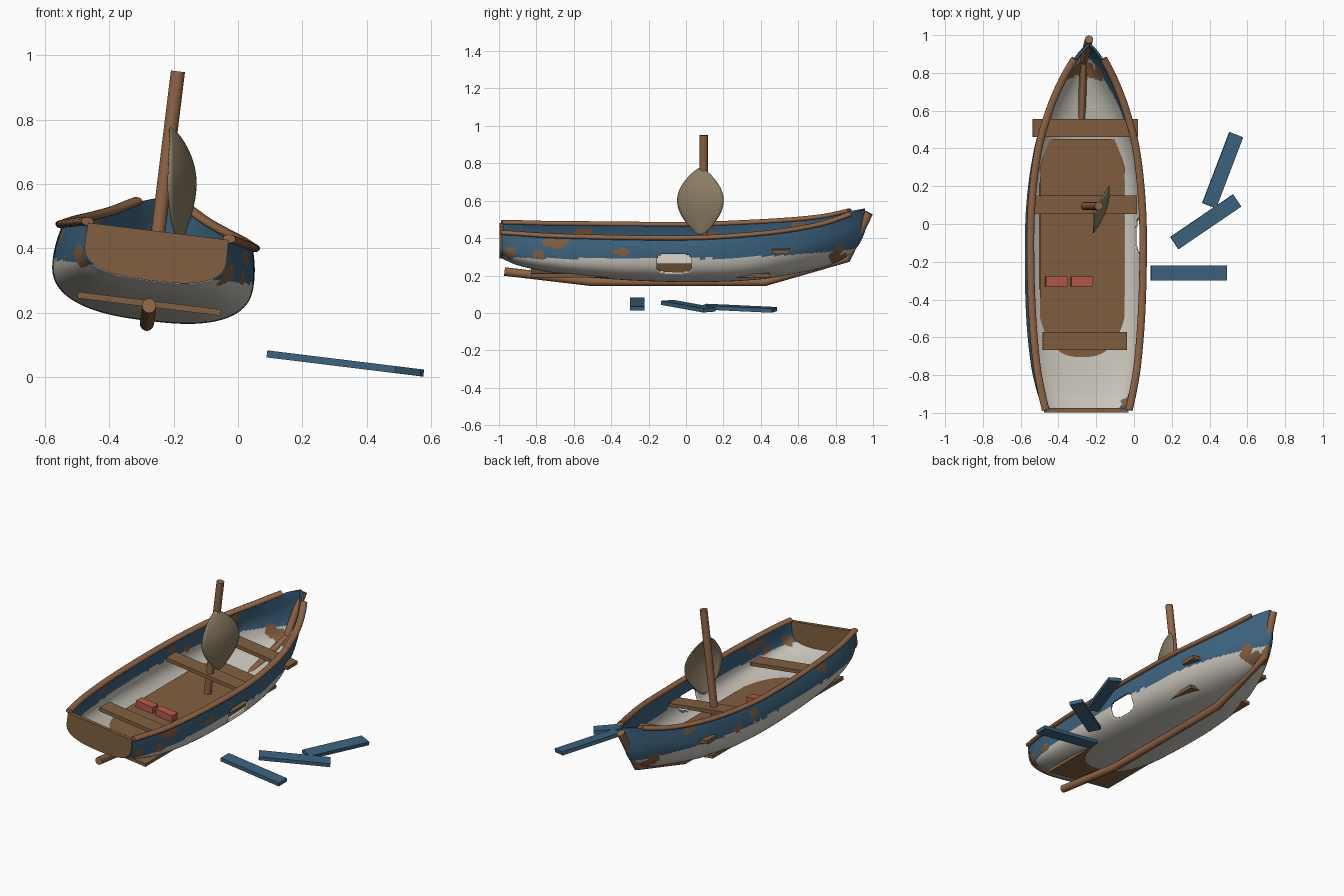
import bpy, bmesh, math
from mathutils import Matrix, Vector, noise

if "Cube" in bpy.data.objects:
    bpy.data.objects.remove(bpy.data.objects["Cube"])

# whole wreck leans to one side
LEAN = Matrix.Translation((-0.285, 0, 0.15)) @ Matrix.Rotation(math.radians(7), 4, 'Y')


def material(name, rgb):
    m = bpy.data.materials.new(name)
    m.diffuse_color = (*rgb, 1)
    m.use_nodes = True
    m.node_tree.nodes["Principled BSDF"].inputs["Base Color"].default_value = m.diffuse_color
    return m


BLUE = material("blue_paint", (0.045, 0.125, 0.21))
WHITE = material("off_white_paint", (0.58, 0.55, 0.49))
WOOD = material("plank_wood", (0.22, 0.115, 0.052))
TRIM = material("trim_wood", (0.28, 0.13, 0.06))
CANVAS = material("old_canvas", (0.26, 0.205, 0.125))
RED = material("red_paint", (0.46, 0.10, 0.065))


def make(name, verts, faces, mats, smooth=None, matrix=LEAN, fix=True):
    me = bpy.data.meshes.new(name)
    me.from_pydata([tuple(v) for v in verts], [], faces)
    if fix:
        bm = bmesh.new()
        bm.from_mesh(me)
        bmesh.ops.recalc_face_normals(bm, faces=bm.faces)
        bm.to_mesh(me)
        bm.free()
    for m in mats:
        me.materials.append(m)
    if smooth:
        me.shade_smooth()
        me.set_sharp_from_angle(angle=math.radians(smooth))
    ob = bpy.data.objects.new(name, me)
    bpy.context.collection.objects.link(ob)
    ob.matrix_world = matrix
    return ob


def box(name, centre, size, mat, turn=0):
    bm = bmesh.new()
    bmesh.ops.create_cube(bm, size=1)
    bmesh.ops.scale(bm, vec=size, verts=bm.verts)
    bmesh.ops.rotate(bm, matrix=Matrix.Rotation(math.radians(turn), 3, 'Z'), verts=bm.verts)
    bmesh.ops.translate(bm, vec=centre, verts=bm.verts)
    me = bpy.data.meshes.new(name)
    bm.to_mesh(me)
    bm.free()
    me.materials.append(mat)
    ob = bpy.data.objects.new(name, me)
    bpy.context.collection.objects.link(ob)
    ob.matrix_world = LEAN
    return ob


def tube(name, path, ra, rb, ref, mat, sides=14):
    """Sweep an ellipse along a path; ra lies along ref, rb across it."""
    path = [Vector(p) for p in path]
    verts, faces = [], []
    for i, p in enumerate(path):
        d0 = (p - path[max(i - 1, 0)]).normalized()
        d1 = (path[min(i + 1, len(path) - 1)] - p).normalized()
        t = (d0 + d1).normalized()
        a = (Vector(ref) - t * t.dot(Vector(ref))).normalized()
        b = t.cross(a)
        for k in range(sides):
            ang = math.tau * k / sides
            verts.append(p + a * ra * math.cos(ang) + b * rb * math.sin(ang))
    for i in range(len(path) - 1):
        for k in range(sides):
            n = (k + 1) % sides
            faces.append((i * sides + k, i * sides + n, (i + 1) * sides + n, (i + 1) * sides + k))
    faces.append(tuple(range(sides)))
    faces.append(tuple(range((len(path) - 1) * sides, len(path) * sides)))
    return make(name, verts, faces, [mat], 40)


# hull stations: y, widest half beam, sheer half beam, bottom, height of widest point, sheer height
STATIONS = [
    (-.985, .222, .220, .150, .240, .305), (-.90, .252, .240, .115, .210, .302),
    (-.75, .284, .266, .083, .190, .295), (-.50, .308, .288, .050, .180, .290),
    (-.20, .315, .298, .030, .180, .286), (.10, .308, .293, .025, .185, .288),
    (.40, .268, .258, .036, .200, .305), (.60, .210, .203, .066, .230, .325),
    (.75, .145, .143, .102, .270, .350), (.87, .075, .078, .155, .310, .385),
    (.93, .030, .033, .225, .345, .402), (.957, .003, .003, .285, .365, .410)]


def station(y):
    """Smooth interpolation of the hull table."""
    n = len(STATIONS)
    i = 0
    while i < n - 2 and y > STATIONS[i + 1][0]:
        i += 1
    p, q = STATIONS[i], STATIONS[i + 1]
    o, r = STATIONS[max(i - 1, 0)], STATIONS[min(i + 2, n - 1)]
    h = q[0] - p[0]
    t = (y - p[0]) / h
    out = []
    for c in range(1, 6):
        m0 = (q[c] - o[c]) / (q[0] - o[0]) * h
        m1 = (r[c] - p[c]) / (r[0] - p[0]) * h
        out.append((2 * t**3 - 3 * t**2 + 1) * p[c] + (t**3 - 2 * t**2 + t) * m0
                   + (3 * t**2 - 2 * t**3) * q[c] + (t**3 - t**2) * m1)
    return out


def section(y, half):
    """Cross-section points from the left sheer, under the keel, to the right sheer."""
    beam, sheer, low, mid, top = station(y)
    p = 0.76 + 0.34 * min(max((y - 0.25) / 0.55, 0), 1)
    right = []
    for k in range(half + 1):
        v = k / half
        if v < 0.68:
            a = v / 0.68 * math.pi / 2
            right.append((beam * math.sin(a) ** p, low + (mid - low) * (1 - math.cos(a) ** p)))
        else:
            s = (v - 0.68) / 0.32
            right.append((beam + (sheer - beam) * s * s, mid + (top - mid) * s))
    return [(-u, w) for u, w in right[:0:-1]] + right


# worn patches of bare wood: y, height, side, length, height radius
WORN = [(-.70, .258, 1, .085, .028), (-.79, .190, 1, .038, .034), (-.33, .215, 1, .06, .02),
        (-.94, .20, 1, .035, .04), (-.94, .20, -1, .035, .04), (.62, .30, -1, .05, .025),
        (.12, .235, -1, .05, .03), (.28, .19, -1, .04, .025), (-.55, .255, -1, .05, .025),
        (.82, .16, 1, .055, .06), (.82, .16, -1, .055, .06)]


def hull_colour(u, y, w):
    n = noise.noise(Vector((u * 25, y * 25, w * 25)))
    for py, pw, side, ly, lw in WORN:
        if u * side > 0 and ((y - py) / ly) ** 2 + ((w - pw) / lw) ** 2 < 0.75 + 0.9 * n:
            return 2
    return 1 if w < 0.178 + 0.02 * max(y, 0) + 0.003 * n else 0


# hull shell with a hole knocked through the right side
NY, HALF = 260, 48
W = 2 * HALF + 1
verts, faces, colours = [], [], []
for i in range(NY + 1):
    y = -.985 + (.957 + .985) * i / NY
    verts += [Vector((u, y, w)) for u, w in section(y, HALF)]
for i in range(NY):
    for j in range(W - 1):
        f = (i * W + j, (i + 1) * W + j, (i + 1) * W + j + 1, i * W + j + 1)
        c = sum((verts[k] for k in f), Vector()) / 4
        if c.x > 0 and ((c.y + .062) / .094) ** 4 + ((c.z - .152) / .053) ** 4 < 1:
            continue
        faces.append(f)
        colours.append(hull_colour(*c))
hull = make("hull", verts, faces, [BLUE, WHITE, WOOD], 50, fix=False)
hull.data.polygons.foreach_set("material_index", colours)
shell = hull.modifiers.new("thickness", 'SOLIDIFY')
shell.thickness = 0.012
shell.offset = -1

# transom board closing the stern
edge = section(-.985, 16)
n = len(edge)
tv = [(u, y, w) for y in (-.997, -.975) for u, w in edge]
tf = [tuple(range(n)), tuple(range(n, 2 * n))]
tf += [(k, (k + 1) % n, n + (k + 1) % n, n + k) for k in range(n)]
make("transom", tv, tf, [WOOD])

# gunwale rails following the sheer
for side, label in ((-1, "left"), (1, "right")):
    path = []
    for k in range(41):
        y = -.985 + 1.86 * k / 40
        s = station(y)
        path.append((side * (s[1] + .002), y, s[4] + .004))
    tube(label + "_gunwale", path, .013, .02, (0, 0, 1), TRIM)

# keel running up into the stem post
tube("keel_and_stem", [(0, -.97, .072), (0, -.5, .016), (0, .42, .016), (0, .86, .142),
                       (0, .978, .388)], .022, .023, (1, 0, 0), TRIM)

# mast stump
tube("mast", [(0, .095, .08), (0, .095, .806)], .022, .022, (1, 0, 0), TRIM, 20)

# floor boards and seats
box("floor", (0, -.19, .078), (.45, 1.28, .02), WOOD)
for label, y, half, w in (("bow", .508, .28, .212), ("middle", .102, .275, .21),
                          ("stern", -.62, .224, .195)):
    box(label + "_seat", (0, y, w), (2 * half, .096, .022), WOOD)

# two red crates on the floor
for k, u in enumerate((-.14, -.005)):
    box(f"crate_{k + 1}", (u, -.305, .108), (.115, .052, .042), RED)

# loose planks lying beside the hull
for k, (u, y, turn) in enumerate(((.583, -.26, 0), (.674, .012, 34), (.764, .285, 69))):
    box(f"loose_plank_{k + 1}", (u, y, -.032), (.403, .078, .022), BLUE, turn)

# leaf-shaped scrap of sail bellied out from the mast
NS, NT = 14, 24
sv, sf = [], []
for i in range(NT + 1):
    t = i / NT
    h = .008 + .117 * math.sin(math.pi * t ** 1.05) ** .8
    f = h / .125
    for j in range(NS + 1):
        s = 2 * j / NS - 1
        root = -.18 - .03 * t
        x = root * (1 - f) + f * (-.172 + .042 * s + .027 * (1 - s * s))
        sv.append((x, .077 + s * h, .415 + .36 * t))
for i in range(NT):
    for j in range(NS):
        a = i * (NS + 1) + j
        sf.append((a, a + 1, a + NS + 2, a + NS + 1))
sail = make("sail", sv, sf, [CANVAS], 50, Matrix.Identity(4))
sail.modifiers.new("thickness", 'SOLIDIFY').thickness = 0.006
